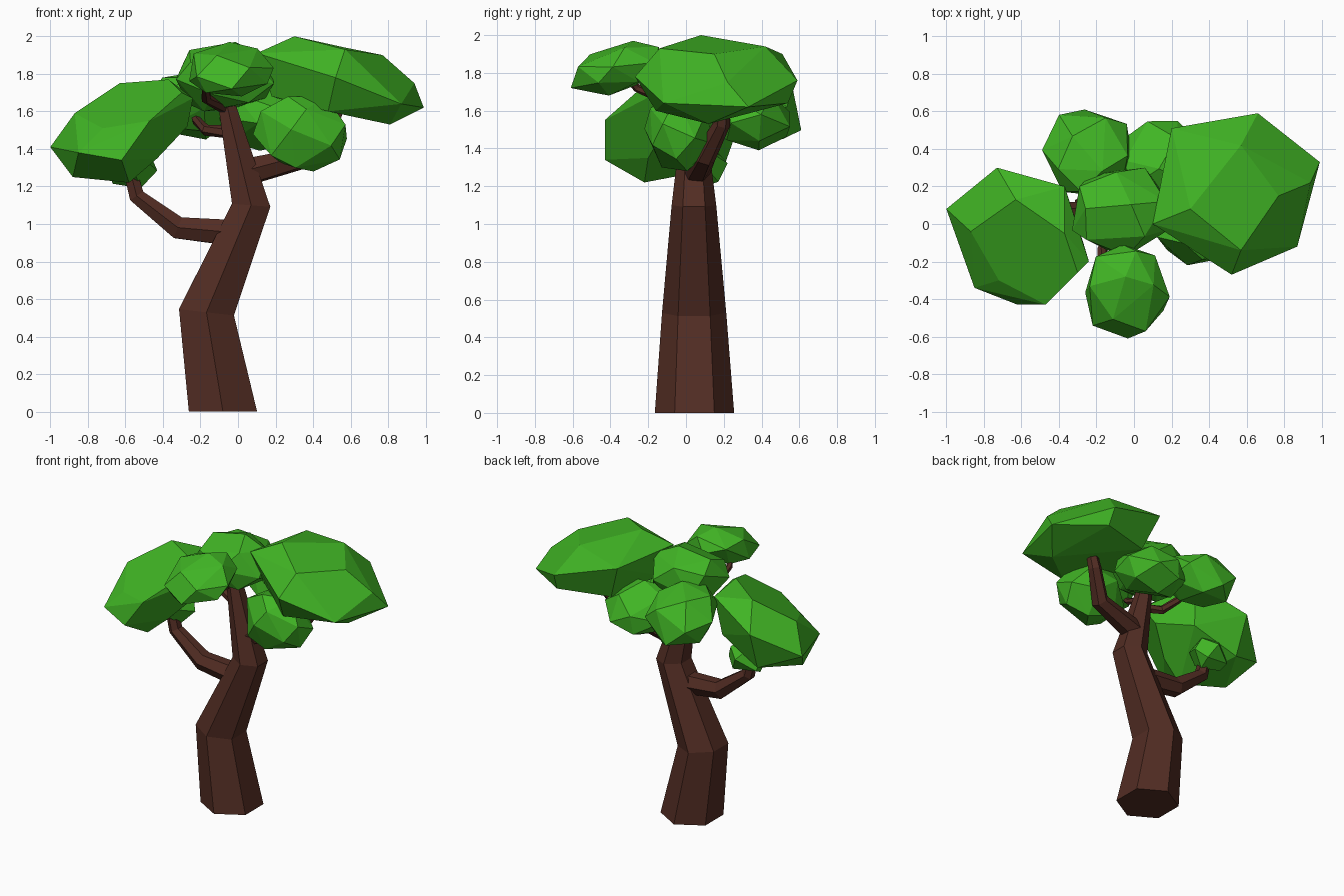
import bpy, bmesh, math, random
from mathutils import Vector, Matrix

if "Cube" in bpy.data.objects:
    bpy.data.objects.remove(bpy.data.objects["Cube"])


def material(name, rgb):
    m = bpy.data.materials.new(name)
    m.diffuse_color = (*rgb, 1)
    m.use_nodes = True
    m.node_tree.nodes["Principled BSDF"].inputs["Base Color"].default_value = m.diffuse_color
    return m


BARK = material("bark", (0.085, 0.026, 0.017))
LEAF = material("leaf", (0.052, 0.46, 0.018))


def finish(name, bm, mat):
    bmesh.ops.recalc_face_normals(bm, faces=bm.faces[:])
    me = bpy.data.meshes.new(name)
    bm.to_mesh(me)
    bm.free()
    me.materials.append(mat)
    ob = bpy.data.objects.new(name, me)
    bpy.context.collection.objects.link(ob)
    return ob


def limb(name, path, flat_start=False, sides=6):
    """Sweep a tapering polygon along (x, y, z, radius) points."""
    bm = bmesh.new()
    pts = [Vector(p[:3]) for p in path]
    rings = []
    for i, p in enumerate(pts):
        t = Vector()
        if i > 0:
            t += (p - pts[i - 1]).normalized()
        if i < len(pts) - 1:
            t += (pts[i + 1] - p).normalized()
        if i == 0 and flat_start:
            t = Vector((0, 0, 1))
        q = Vector((0, 0, 1)).rotation_difference(t.normalized())
        r = path[i][3]
        ring = []
        for k in range(sides):
            a = math.pi / 2 + math.tau * k / sides
            ring.append(bm.verts.new(p + q @ Vector((r * math.cos(a), r * math.sin(a), 0))))
        rings.append(ring)
    for a, b in zip(rings, rings[1:]):
        for k in range(sides):
            n = (k + 1) % sides
            bm.faces.new((a[k], a[n], b[n], b[k]))
    bm.faces.new(rings[0][::-1])
    bm.faces.new(rings[-1])
    return finish(name, bm, BARK)


def hull(name, pts):
    """Faceted leaf mass: convex hull of a few corner points."""
    bm = bmesh.new()
    for p in pts:
        bm.verts.new(p)
    bmesh.ops.convex_hull(bm, input=bm.verts[:])
    loose = [v for v in bm.verts if not v.link_faces]
    bmesh.ops.delete(bm, geom=loose, context='VERTS')
    # merge nearly flat neighbours into larger facets
    bmesh.ops.dissolve_limit(bm, angle_limit=math.radians(6), verts=bm.verts[:], edges=bm.edges[:])
    return finish(name, bm, LEAF)


def clump(name, lo, hi, n=18, radii=(1, 1, 1), tilt=(0, 0), seed=1):
    """Spread points over a tilted ellipsoid, fit them to a box and hull them."""
    rnd = random.Random(seed)
    rot = Matrix.Rotation(math.radians(tilt[0]), 3, 'X') @ Matrix.Rotation(math.radians(tilt[1]), 3, 'Y')
    pts = []
    for i in range(n):
        z = 1 - 2 * (i + 0.5) / n
        a = i * 2.39996 + seed
        s = math.sqrt(1 - z * z)
        d = Vector((s * math.cos(a), s * math.sin(a), z))
        d += Vector([rnd.uniform(-0.15, 0.15) for _ in range(3)])
        d.normalize()
        pts.append(rot @ Vector([d[k] * radii[k] for k in range(3)]))
    mn = [min(p[k] for p in pts) for k in range(3)]
    mx = [max(p[k] for p in pts) for k in range(3)]
    return hull(name, [[lo[k] + (p[k] - mn[k]) / (mx[k] - mn[k]) * (hi[k] - lo[k])
                        for k in range(3)] for p in pts])


# Trunk with two bends
limb("trunk", [(-0.08, 0.045, 0, 0.21), (-0.168, 0.043, 0.53, 0.17),
               (0.07, 0.042, 1.10, 0.118), (-0.075, 0.04, 1.70, 0.045)], flat_start=True)

# Branches
limb("left_branch", [(0.0, 0.04, 0.95, 0.08), (-0.32, 0.05, 0.98, 0.068),
                     (-0.54, 0.05, 1.15, 0.048), (-0.59, 0.05, 1.34, 0.038)])
limb("right_branch", [(0.02, 0.045, 1.27, 0.08), (0.38, 0.10, 1.36, 0.06),
                      (0.50, 0.19, 1.53, 0.045), (0.55, 0.2, 1.68, 0.035)])
limb("front_branch", [(-0.07, 0.03, 1.62, 0.035), (-0.17, -0.14, 1.67, 0.028),
                      (-0.17, -0.26, 1.72, 0.022), (-0.14, -0.32, 1.79, 0.018)])
limb("back_branch", [(-0.05, 0.04, 1.49, 0.035), (-0.17, 0.09, 1.50, 0.03),
                     (-0.22, 0.2, 1.55, 0.025), (-0.24, 0.3, 1.62, 0.02)])

# Two large leaf masses
hull("left_leaves", [
    (-1.0, .08, 1.41), (-.87, -.04, 1.59), (-.73, .30, 1.58), (-.63, .13, 1.75),
    (-.37, .20, 1.73), (-.37, -.05, 1.77), (-.24, -.20, 1.67), (-.30, -.26, 1.70),
    (-.27, -.10, 1.52), (-.47, -.43, 1.55), (-.85, -.34, 1.38), (-.62, -.43, 1.34),
    (-.43, -.20, 1.35), (-.58, -.22, 1.22), (-.88, -.10, 1.25), (-.72, .20, 1.30),
    (-.40, .15, 1.44), (-.72, -.30, 1.51)])
hull("right_leaves", [
    (.10, 0, 1.91), (.20, .51, 1.90), (.66, .59, 1.76), (.99, .33, 1.62),
    (.87, -.12, 1.64), (.52, -.27, 1.78), (.30, .08, 2.0), (.57, -.14, 1.93),
    (.57, .42, 1.94), (.77, .15, 1.90), (.94, .22, 1.75), (.81, .12, 1.53),
    (.18, .05, 1.68), (.30, .44, 1.64), (.67, .54, 1.64), (.48, -.16, 1.60)])

# Smaller leaf clumps
clump("centre_leaves", (-0.33, -0.17, 1.60), (0.19, 0.30, 1.97), 18, seed=7)
clump("front_leaves", (-0.26, -0.61, 1.68), (0.19, -0.11, 1.97), 18, (0.22, 0.25, 0.13), (18, 0), 2)
clump("back_left_leaves", (-0.49, 0.15, 1.45), (-0.01, 0.61, 1.82), 18, (0.24, 0.24, 0.16), (-20, 0), 9)
clump("back_leaves", (-0.10, 0.08, 1.39), (0.38, 0.55, 1.75), 18, (0.24, 0.24, 0.16), (-15, 0), 11)
clump("right_small_leaves", (0.08, -0.22, 1.28), (0.58, 0.14, 1.68), 18, seed=4)
clump("left_small_leaves", (-0.70, -0.02, 1.19), (-0.43, 0.22, 1.41), 14, seed=6)
